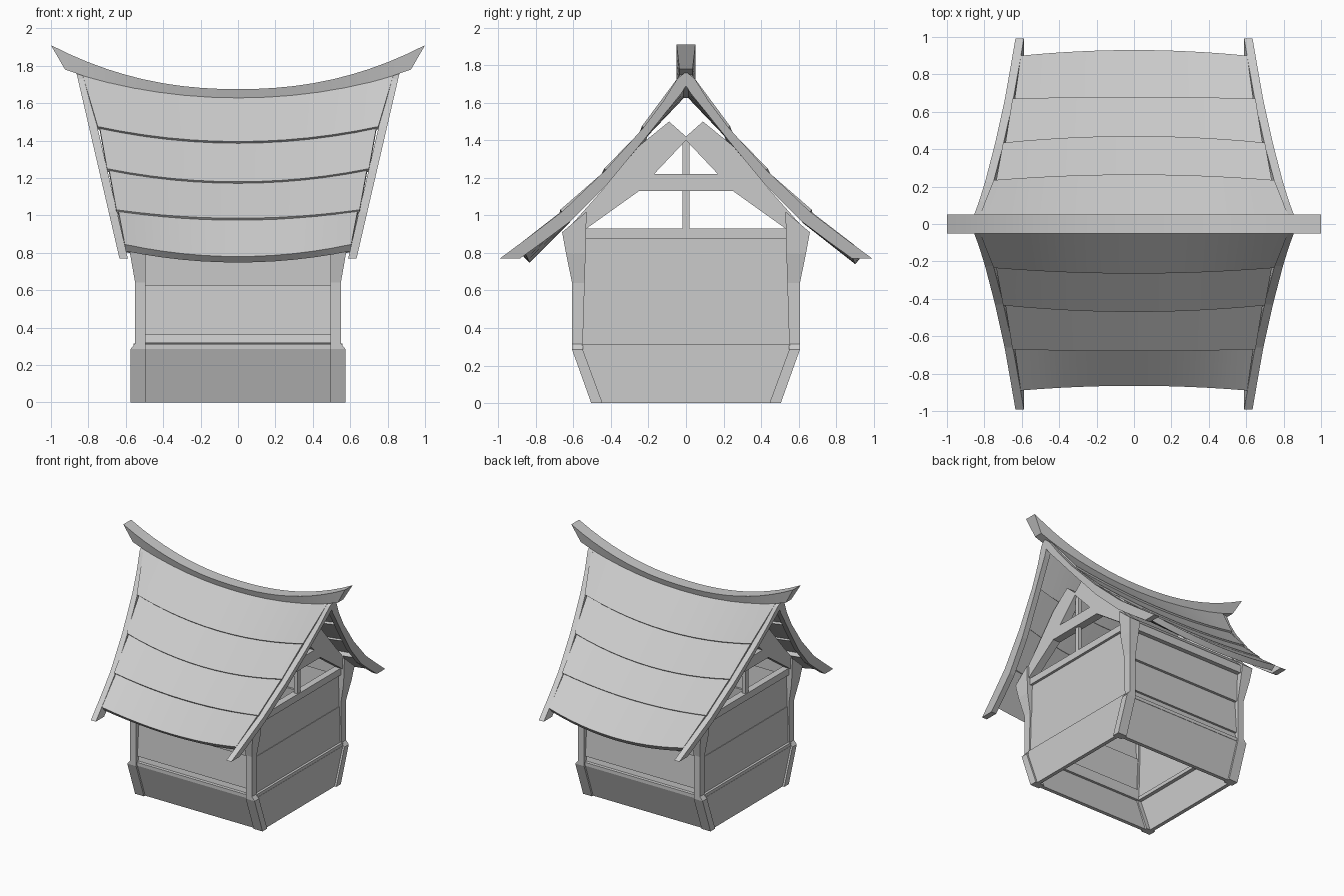
import bpy, bmesh

if "Cube" in bpy.data.objects:
    bpy.data.objects.remove(bpy.data.objects["Cube"])

roof_parts = []


def loft(name, rings):
    """Skin equal-length rings of points and cap both ends."""
    bm = bmesh.new()
    vs = [[bm.verts.new(p) for p in r] for r in rings]
    n = len(rings[0])
    for a, b in zip(vs, vs[1:]):
        for i in range(n):
            j = (i + 1) % n
            bm.faces.new((a[i], a[j], b[j], b[i]))
    bm.faces.new(vs[0])
    bm.faces.new(vs[-1])
    bmesh.ops.recalc_face_normals(bm, faces=bm.faces)
    me = bpy.data.meshes.new(name)
    bm.to_mesh(me)
    bm.free()
    ob = bpy.data.objects.new(name, me)
    bpy.context.collection.objects.link(ob)
    return ob


def prism(name, profile, x0, x1):
    """Extrude a (y, z) outline along x."""
    return loft(name, [[(x, y, z) for y, z in profile] for x in (x0, x1)])


def mirror(ob, x=False, y=False):
    m = ob.modifiers.new("mirror", 'MIRROR')
    m.use_axis = (x, y, False)
    m.use_mirror_merge = False
    return ob


def trapezoid(z0, z1, w0, w1):
    return [(-w0, z0), (w0, z0), (w1, z1), (-w1, z1)]


# Corner posts: leaning foot, upright shaft, flared head cut to the roof slope
post = [  # z outer, z inner, x outer, y outer, y inner
    (0, 0, .575, .505, .445),
    (.285, .285, .575, .607, .55),
    (.315, .315, .55, .607, .55),
    (.64, .64, .55, .607, .54),
    (.80, .80, .578, .64, .535),
    (.91, 1.02, .59, .66, .53),
]
mirror(loft("corner_post", [[(.495, yi, zi), (xo, yi, zi), (xo, yo, zo), (.495, yo, zo)]
                            for zo, zi, xo, yo, yi in post]), True, True)

# Front and back walls: sloped skirt, sill and overlapping boards
boards = {
    "skirt_board": [(.49, 0), (.592, .285), (.56, .285), (.46, 0)],
    "wall_sill": [(.595, .285), (.595, .312), (.545, .318), (.54, .285)],
    "lower_board": [(.58, .318), (.57, .375), (.545, .375), (.545, .318)],
    "middle_board": [(.59, .36), (.57, .635), (.545, .635), (.56, .36)],
    "upper_board": [(.592, .625), (.60, .87), (.575, .87), (.56, .625)],
    "top_board": [(.635, .85), (.64, .91), (.56, .99), (.56, .85)],
}
for name, prof in boards.items():
    mirror(prism(name, prof, -.5, .5), y=True)

# Side walls: skirt, sill, panel and top rail
mirror(prism("side_skirt", trapezoid(0, .29, .45, .555), .53, .56), x=True)
mirror(prism("side_sill", trapezoid(.285, .315, .555, .555), .50, .558), x=True)
mirror(prism("side_panel_lower", trapezoid(.31, .61, .555, .545), .51, .538), x=True)
mirror(prism("side_panel_upper", trapezoid(.60, .88, .545, .54), .51, .534), x=True)
mirror(prism("side_top_rail", trapezoid(.875, .93, .54, .535), .50, .555), x=True)

# Gable frame: braces and tie beam around two openings, with king posts
frame = [(.655, .90), (.53, .93), (.25, 1.13), (0, 1.13), (0, 1.22), (.17, 1.22),
         (0, 1.40), (0, 1.42), (.09, 1.50), (.25, 1.37), (.45, 1.13)]
mirror(prism("gable_frame", frame, .505, .57), True, True)
for z0, z1 in ((.92, 1.14), (1.21, 1.42)):
    mirror(prism("king_post", trapezoid(z0, z1, .018, .018), .52, .55), x=True)

# Curved barge boards, leaning outward towards the peak
def barge_x(z):
    return .635 + (z - .775) * .232

upper = [(0, 1.765), (.045, 1.73), (.12, 1.61), (.225, 1.47), (.43, 1.24), (.66, 1.02), (.83, .89), (.992, .77)]
lower = [(0, 1.69), (.025, 1.65), (.11, 1.545), (.23, 1.395), (.42, 1.165), (.62, .965), (.76, .86), (.885, .77)]
mirror(loft("barge_board", [[(barge_x(zu), yu, zu), (barge_x(zu) - .045, yu, zu),
                             (barge_x(zl) - .045, yl, zl), (barge_x(zl), yl, zl)]
                            for (yu, zu), (yl, zl) in zip(upper, lower)]), True, True)

# Roof courses: sagging overlapping slabs, four per slope
def course(name, side, top, bottom, thick):
    rings = []
    n = 12
    for i in range(n + 1):
        t = -1 + 2 * i / n
        s = t * t
        (wt, yct, zct, yet, zet), (wb, ycb, zcb, yeb, zeb) = top, bottom
        yt, zt = yct + (yet - yct) * s, zct + (zet - zct) * s
        yb, zb = ycb + (yeb - ycb) * s, zcb + (zeb - zcb) * s
        dy, dz = yb - yt, zb - zt
        ln = (dy * dy + dz * dz) ** .5
        ny, nz = dz / ln * thick, -dy / ln * thick   # inward normal
        rings.append([(wt * t, side * yt, zt), (wb * t, side * yb, zb),
                      (wb * t, side * (yb + ny), zb + nz),
                      (wt * t, side * max(yt + ny, 0), zt + nz)])
    roof_parts.append(loft(name, rings))


for side, label, eave in ((-1, "front", (.605, .865, .78, .89, .845)),
                          (1, "back", (.605, .93, .775, .90, .84))):
    # half width, centre y, centre z, edge y, edge z
    edges = [(.835, .01, 1.655, .02, 1.765), (.75, .265, 1.395, .235, 1.475),
             (.70, .47, 1.18, .435, 1.25), (.65, .68, .985, .67, 1.03), eave]
    for i in range(4):
        w, yc, zc, ye, ze = edges[i]
        if i:  # tuck the top under the course above
            w, yc, zc, ye, ze = w - .008, yc - .03, zc + .01, ye - .03, ze + .01
        course(f"{label}_roof_course_{i + 1}", side, (w, yc, zc, ye, ze),
               edges[i + 1], .045 if i == 3 else .025)

# Ridge beam: upswept ends, narrower underneath
ridge = []
for i in range(21):
    t = -1 + i / 10
    a = abs(t) ** 2.2
    zt, zb = 1.675 + .235 * a, 1.625 + .155 * a
    ridge.append([(t, -.05, zt), (t, .05, zt), (.925 * t, .035, zb), (.925 * t, -.035, zb)])
roof_parts.append(loft("ridge_beam", ridge))

# Soft shading along the curved roof parts
for ob in roof_parts:
    ob.select_set(True)
bpy.context.view_layer.objects.active = roof_parts[0]
bpy.ops.object.shade_smooth_by_angle(angle=.5)
